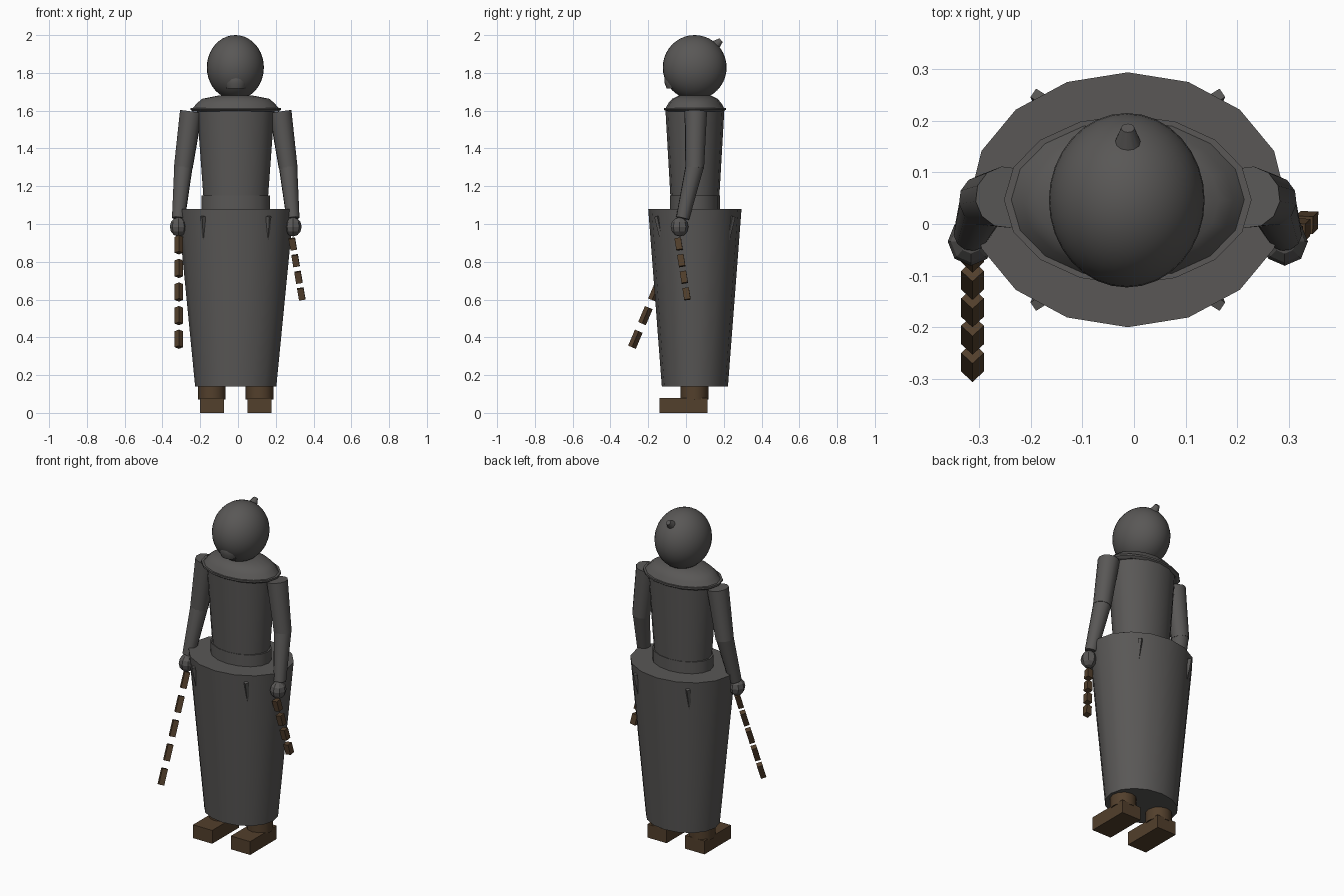
import bpy, bmesh, math
from mathutils import Vector, Matrix

cube = bpy.data.objects.get("Cube")
if cube:
    bpy.data.objects.remove(cube, do_unlink=True)

CX, CY = -0.012, 0.047      # body axis


def material(name, rgb):
    m = bpy.data.materials.new(name)
    m.use_nodes = True
    col = (*rgb, 1)
    m.diffuse_color = col
    bsdf = m.node_tree.nodes["Principled BSDF"]
    bsdf.inputs["Base Color"].default_value = col
    bsdf.inputs["Roughness"].default_value = 0.8
    return m


GREY = material("charcoal cloth", (0.1, 0.096, 0.093))
BROWN = material("dark brown leather", (0.085, 0.05, 0.025))


def finish(bm, name, mat, smooth=True):
    bmesh.ops.recalc_face_normals(bm, faces=bm.faces[:])
    mesh = bpy.data.meshes.new(name)
    bm.to_mesh(mesh)
    bm.free()
    mesh.materials.append(mat)
    ob = bpy.data.objects.new(name, mesh)
    bpy.context.collection.objects.link(ob)
    if smooth:
        bpy.ops.object.select_all(action='DESELECT')
        ob.select_set(True)
        bpy.context.view_layer.objects.active = ob
        bpy.ops.object.shade_smooth_by_angle(angle=math.radians(31))
    return ob


def loft(name, profile, mat=GREY, sides=16, cx=CX, cy=CY):
    """Stack of elliptical rings (rx, ry, z), capped at both ends."""
    bm = bmesh.new()
    rings = []
    for rx, ry, z in profile:
        angles = [2 * math.pi * i / sides for i in range(sides)]
        rings.append([bm.verts.new((cx + rx * math.cos(a), cy + ry * math.sin(a), z))
                      for a in angles])
    for low, high in zip(rings, rings[1:]):
        for i in range(sides):
            j = (i + 1) % sides
            bm.faces.new((low[i], low[j], high[j], high[i]))
    bm.faces.new(rings[0])
    bm.faces.new(rings[-1])
    return finish(bm, name, mat)


def rod(name, start, end, r1, r2, sides=12, mat=GREY, smooth=True):
    """Tapered cylinder between two points."""
    a, b = Vector(start), Vector(end)
    rot = (b - a).to_track_quat('Z', 'Y').to_matrix().to_4x4()
    bm = bmesh.new()
    bmesh.ops.create_cone(bm, cap_ends=True, segments=sides, radius1=r1, radius2=r2,
                          depth=(b - a).length,
                          matrix=Matrix.Translation((a + b) / 2) @ rot)
    return finish(bm, name, mat, smooth)


def ball(name, centre, radii, u, v, smooth=True):
    bm = bmesh.new()
    bmesh.ops.create_uvsphere(bm, u_segments=u, v_segments=v, radius=1,
                              matrix=Matrix.Translation(centre) @ Matrix.Diagonal((*radii, 1)))
    return finish(bm, name, GREY, smooth)


def box(name, centre, size, mat):
    bm = bmesh.new()
    bmesh.ops.create_cube(bm, size=1,
                          matrix=Matrix.Translation(centre) @ Matrix.Diagonal((*size, 1)))
    return finish(bm, name, mat, False)


# Robe and torso
loft("skirt", [(0.215, 0.175, 0.14), (0.307, 0.247, 1.08)])
loft("belt", [(0.182, 0.132, 1.07), (0.182, 0.132, 1.15)])
loft("torso", [(0.168, 0.127, 1.1), (0.205, 0.156, 1.605)])
loft("collar_flange", [(0.225, 0.15, 1.595), (0.24, 0.164, 1.605), (0.24, 0.164, 1.615)])
loft("shoulder_cape", [(0.23, 0.157, 1.61), (0.205, 0.14, 1.64), (0.177, 0.12, 1.663),
                       (0.09, 0.085, 1.68)])

# Narrow pleats leaning out of the skirt
for sx in (-1, 1):
    for sy, side in ((-1, "front"), (1, "back")):
        rod(f"{side}_pleat_{'left' if sx > 0 else 'right'}",
            (CX + sx * 0.166, CY + sy * 0.16, 0.84),
            (CX + sx * 0.175, CY + sy * 0.202, 1.04), 0.006, 0.014, 4, GREY, False)

# Head with muzzle and topknot
ball("head", (CX - 0.002, 0.046, 1.829), (0.151, 0.169, 0.171), 32, 20)
loft("muzzle", [(0.052, 0.05, 1.718), (0.062, 0.06, 1.745), (0.06, 0.06, 1.775),
                (0.04, 0.045, 1.81)], cx=CX, cy=-0.053)
rod("topknot", (CX, 0.13, 1.925), (CX, 0.186, 1.973), 0.038, 0.013)

# Arms, hands, ankles and shoes
for s, side in ((1, "left"), (-1, "right")):
    def at(x, y, z):
        return (CX + s * x, y, z)
    rod(f"{side}_upper_arm", at(0.236, 0.052, 1.595), at(0.278, 0.046, 1.295), 0.06, 0.05)
    rod(f"{side}_forearm", at(0.277, 0.046, 1.305), at(0.303, -0.018, 1.03), 0.049, 0.035)
    ball(f"{side}_hand", at(0.304, -0.034, 0.985), (0.045, 0.047, 0.051), 8, 6, False)
    loft(f"{side}_ankle", [(0.073, 0.073, 0.07), (0.073, 0.073, 0.18)], BROWN, 12,
         CX + s * 0.126, 0.045)
    box(f"{side}_shoe", at(0.126, -0.013, 0.04), (0.128, 0.252, 0.08), BROWN)


# Hanging bead strings
def beads(side, first, step, count, length, radius):
    first, step = Vector(first), Vector(step)
    half = step.normalized() * length / 2
    for i in range(count):
        c = first + step * i
        rod(f"{side}_bead_{i + 1}", c - half, c + half, radius, radius, 4, BROWN, False)


beads("right", (-0.313, -0.056, 0.89), (0, -0.053, -0.125), 5, 0.092, 0.022)
beads("left", (0.29, -0.039, 0.894), (0.015, 0.014, -0.088), 4, 0.062, 0.024)
